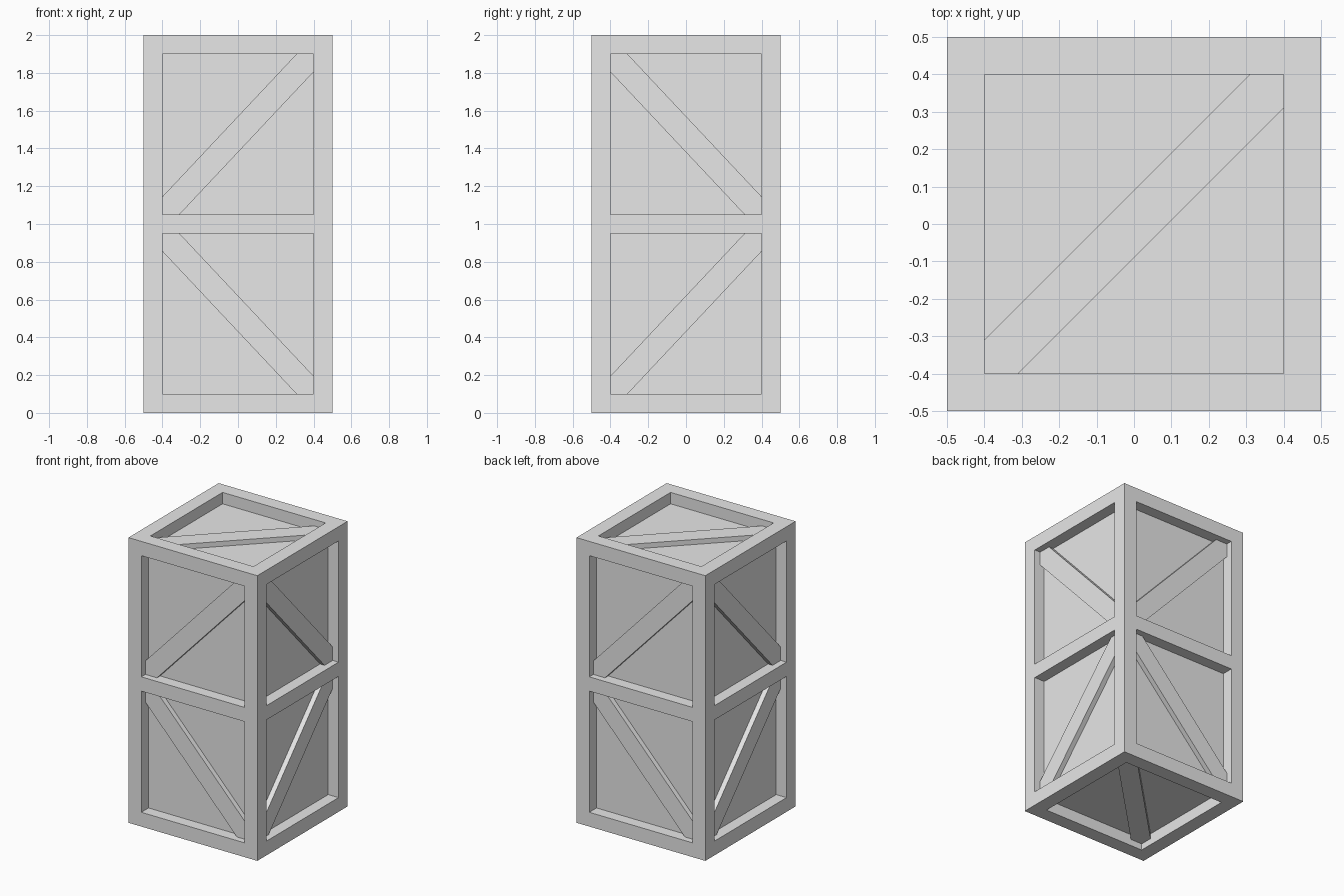
import bpy
import bmesh
from mathutils import Vector

HALF, HEIGHT = 0.5, 2.0
BAR = 0.1            # frame bar width
RECESS = 0.08        # depth of the panels
BRACE_DEPTH = 0.045  # depth of the brace fronts
OPEN = HALF - BAR    # half width of an opening
BAYS = ((BAR, 0.95), (1.05, HEIGHT - BAR))

if "Cube" in bpy.data.objects:
    bpy.data.objects.remove(bpy.data.objects["Cube"], do_unlink=True)

grey = bpy.data.materials.new("light grey")
grey.use_nodes = True
grey.diffuse_color = (0.8, 0.8, 0.8, 1)
grey.node_tree.nodes["Principled BSDF"].inputs["Base Color"].default_value = (0.8, 0.8, 0.8, 1)


def finish(name, bm):
    bmesh.ops.recalc_face_normals(bm, faces=bm.faces)
    mesh = bpy.data.meshes.new(name)
    bm.to_mesh(mesh)
    bm.free()
    mesh.materials.append(grey)
    obj = bpy.data.objects.new(name, mesh)
    bpy.context.collection.objects.link(obj)


def in_opening(face):
    """True for the faces that become sunken panels."""
    c, n = face.calc_center_median(), face.normal
    if abs(n.z) > 0.5:
        return abs(c.x) < OPEN and abs(c.y) < OPEN
    across = c.y if abs(n.x) > 0.5 else c.x
    return abs(across) < OPEN and any(lo < c.z < hi for lo, hi in BAYS)


# Crate body: box sliced along the frame bars, with panels pushed in
bm = bmesh.new()
bmesh.ops.create_cube(bm, size=1)
for v in bm.verts:
    v.co.z = (v.co.z + 0.5) * HEIGHT
cuts = [(axis, s * OPEN) for axis in (0, 1) for s in (-1, 1)]
cuts += [(2, z) for bay in BAYS for z in bay]
for axis, pos in cuts:
    normal = Vector((0, 0, 0))
    normal[axis] = 1
    bmesh.ops.bisect_plane(bm, geom=bm.verts[:] + bm.edges[:] + bm.faces[:],
                           plane_co=normal * pos, plane_no=normal)
bm.normal_update()
panels = [f for f in bm.faces if in_opening(f)]
bmesh.ops.inset_individual(bm, faces=panels, thickness=0, depth=-RECESS)
finish("crate_body", bm)


def brace(name, surface, u, v, n, h, cut_v):
    """Diagonal bar from corner (-u, -v) to (u, v), ends cut to the corners."""
    u, v, n, surface = Vector(u), Vector(v), Vector(n), Vector(surface)
    w, cut_u = OPEN, 0.09
    outline = [(-w, -h), (cut_u - w, -h), (w, h - cut_v),
               (w, h), (w - cut_u, h), (-w, cut_v - h)]
    bm = bmesh.new()
    base = surface - n * (RECESS + 0.01)
    face = bm.faces.new([bm.verts.new(base + u * a + v * b) for a, b in outline])
    ext = bmesh.ops.extrude_face_region(bm, geom=[face])
    top = [g for g in ext["geom"] if isinstance(g, bmesh.types.BMVert)]
    bmesh.ops.translate(bm, verts=top, vec=n * (RECESS + 0.01 - BRACE_DEPTH))
    finish(name, bm)


# Side braces: outward normal, sideways direction, slope of the upper brace
sides = {
    "front": ((0, -1, 0), (1, 0, 0), 1),
    "left": ((1, 0, 0), (0, 1, 0), -1),
    "back": ((0, 1, 0), (-1, 0, 0), 1),
    "right": ((-1, 0, 0), (0, -1, 0), -1),
}
for side, (n, u, slope) in sides.items():
    for level, (lo, hi), sign in zip(("lower", "upper"), BAYS, (-1, 1)):
        centre = Vector(n) * HALF + Vector((0, 0, (lo + hi) / 2))
        brace(f"{side}_{level}_brace", centre, u, (0, 0, sign * slope), n,
              (hi - lo) / 2, 0.095)

# Lid and base braces
for name, z, nz in (("top_brace", HEIGHT, 1), ("bottom_brace", 0, -1)):
    brace(name, (0, 0, z), (1, 0, 0), (0, 1, 0), (0, 0, nz), OPEN, 0.09)
